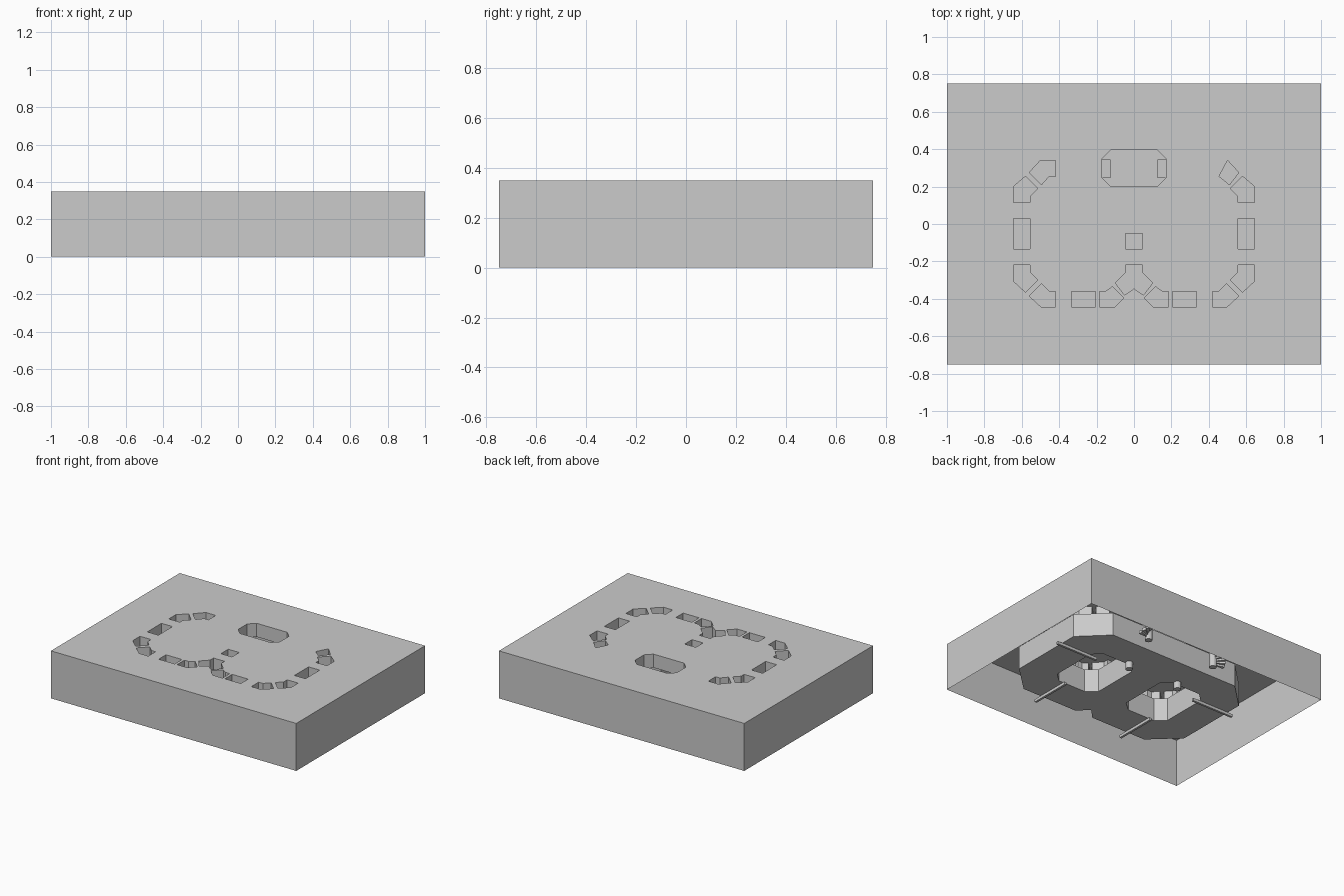
import bpy, bmesh, math

if "Cube" in bpy.data.objects:
    bpy.data.objects.remove(bpy.data.objects["Cube"])

TOP, ROOF, FLOOR = 0.35, 0.25, 0.08

stone = bpy.data.materials.new("grey_stone")
stone.diffuse_color = (0.6, 0.6, 0.6, 1)
stone.use_nodes = True
stone.node_tree.nodes["Principled BSDF"].inputs["Base Color"].default_value = stone.diffuse_color


def finish(name, bm):
    me = bpy.data.meshes.new(name)
    bm.to_mesh(me)
    bm.free()
    me.materials.append(stone)
    ob = bpy.data.objects.new(name, me)
    bpy.context.collection.objects.link(ob)
    return ob


def plate(name, loops, z, up=1):
    """Flat sheet: first loop is the outline, the rest are holes."""
    bm = bmesh.new()
    edges = []
    for loop in loops:
        vs = [bm.verts.new((x, y, z)) for x, y in loop]
        edges += [bm.edges.new((vs[i - 1], vs[i])) for i in range(len(vs))]
    bmesh.ops.triangle_fill(bm, use_beauty=True, use_dissolve=False,
                            edges=edges, normal=(0, 0, up))
    for f in bm.faces:
        f.normal_update()
        if f.normal.z * up < 0:
            f.normal_flip()
    return finish(name, bm)


def walls(name, loops, z0, z1, outward=True):
    """Vertical sheets along closed outlines."""
    bm = bmesh.new()
    for loop in loops:
        area = sum(loop[i - 1][0] * loop[i][1] - loop[i][0] * loop[i - 1][1]
                   for i in range(len(loop)))
        pts = loop if (area > 0) == outward else loop[::-1]
        lo = [bm.verts.new((x, y, z0)) for x, y in pts]
        hi = [bm.verts.new((x, y, z1)) for x, y in pts]
        for i in range(len(pts)):
            bm.faces.new((lo[i - 1], lo[i], hi[i], hi[i - 1]))
    return finish(name, bm)


def box(name, x0, x1, y0, y1, z0, z1):
    bm = bmesh.new()
    bmesh.ops.create_cube(bm, size=1)
    for v in bm.verts:
        v.co = ((x0 + x1) / 2 + v.co.x * (x1 - x0),
                (y0 + y1) / 2 + v.co.y * (y1 - y0),
                (z0 + z1) / 2 + v.co.z * (z1 - z0))
    return finish(name, bm)


def rect(x0, x1, y0, y1):
    return [(x0, y0), (x1, y0), (x1, y1), (x0, y1)]


def mirror(loop):
    return [(-x, y) for x, y in loop]


def both(half):
    """Close a right-hand half outline symmetrically about x = 0."""
    return half + [(-x, y) for x, y in reversed(half) if x != 0]


# Skylight outlines on the right side, mirrored to the left
side = [
    [(.58, .255), (.515, .19), (.555, .15), (.555, .115), (.645, .115), (.645, .2)],
    rect(.555, .645, -.135, .03),
    [(.645, -.22), (.555, -.22), (.555, -.26), (.515, -.30), (.58, -.365), (.645, -.305)],
    [(.56, -.385), (.495, -.32), (.455, -.36), (.42, -.36), (.42, -.445), (.495, -.445)],
    rect(.205, .335, -.445, -.36),
    [(.185, -.36), (.15, -.36), (.115, -.335), (.055, -.395), (.105, -.445), (.185, -.445)],
]
skylights = side + [mirror(s) for s in side]
skylights += [
    [(-.5, .34), (-.42, .34), (-.42, .255), (-.455, .255), (-.495, .21), (-.56, .275)],
    [(.5, .34), (.56, .275), (.51, .21), (.455, .255)],
    both([(0, -.345), (.05, -.38), (.1, -.315), (.045, -.26), (.045, -.22)]),
    rect(-.045, .045, -.135, -.05),
    both([(.125, .2), (.17, .245), (.17, .35), (.125, .395)]),
]

# Solid-looking outer block, open underneath
block = rect(-1, 1, -.75, .75)
walls("block_sides", [block], 0, TOP)
plate("block_top", [block] + skylights, TOP)

# Double ring corridor
outline = both([(0, -.445), (.074, -.52), (.525, -.52), (.72, -.335),
                (.72, .23), (.53, .415), (.25, .415)])
court = [(.19, -.285), (.415, -.285), (.48, -.225), (.48, .12),
         (.415, .18), (.18, .18), (.12, .12), (.12, -.225)]
courts = [court, mirror(court)]
plate("corridor_floor", [outline] + courts, FLOOR)
plate("corridor_roof", [outline] + courts + skylights, ROOF, -1)
walls("corridor_outer_wall", [outline], FLOOR, ROOF)
walls("corridor_inner_wall", courts, FLOOR, ROOF, False)
walls("skylight_shafts", skylights, ROOF, TOP, False)

for s, tag in ((1, "right"), (-1, "left")):
    # Thin beams crossing under the corridor
    box("front_beam_" + tag, s * .37 - .008, s * .37 + .008, -.58, -.27, .06, .08)
    xs = sorted((s * .42, s * .76))
    box("side_beam_" + tag, xs[0], xs[1], .1, .116, .06, .08)
    # Ledges inside the hall
    xs = sorted((s * .125, s * .17))
    box("hall_ledge_" + tag, xs[0], xs[1], .245, .345, .2, .22)

    # Spiral stair behind the hall
    cx, cy = s * .28, .485
    bm = bmesh.new()
    n = 12
    for i in range(n):
        a0 = math.pi * 1.25 * i / n
        a1 = math.pi * 1.25 * (i + 1) / n
        z = .12 + i * .013
        foot = [(cx + s * r * math.cos(a), cy + r * math.sin(a))
                for r, a in ((.025, a0), (.085, a0), (.085, a1), (.025, a1))]
        lo = [bm.verts.new((x, y, z)) for x, y in foot]
        hi = [bm.verts.new((x, y, z + .02)) for x, y in foot]
        bm.faces.new(lo[::-1])
        bm.faces.new(hi)
        for k in range(4):
            bm.faces.new((lo[k - 1], lo[k], hi[k], hi[k - 1]))
    bmesh.ops.recalc_face_normals(bm, faces=bm.faces)
    finish("spiral_steps_" + tag, bm)

    # Round columns: stair core and hall column
    for name, x, y, z0, z1 in (("stair_core_", cx, cy, .1, .3),
                               ("hall_column_", s * .21, .2, .03, FLOOR)):
        bm = bmesh.new()
        bmesh.ops.create_cone(bm, cap_ends=True, segments=16, radius1=.025,
                              radius2=.025, depth=z1 - z0)
        bmesh.ops.translate(bm, verts=bm.verts, vec=(x, y, (z0 + z1) / 2))
        finish(name + tag, bm)
